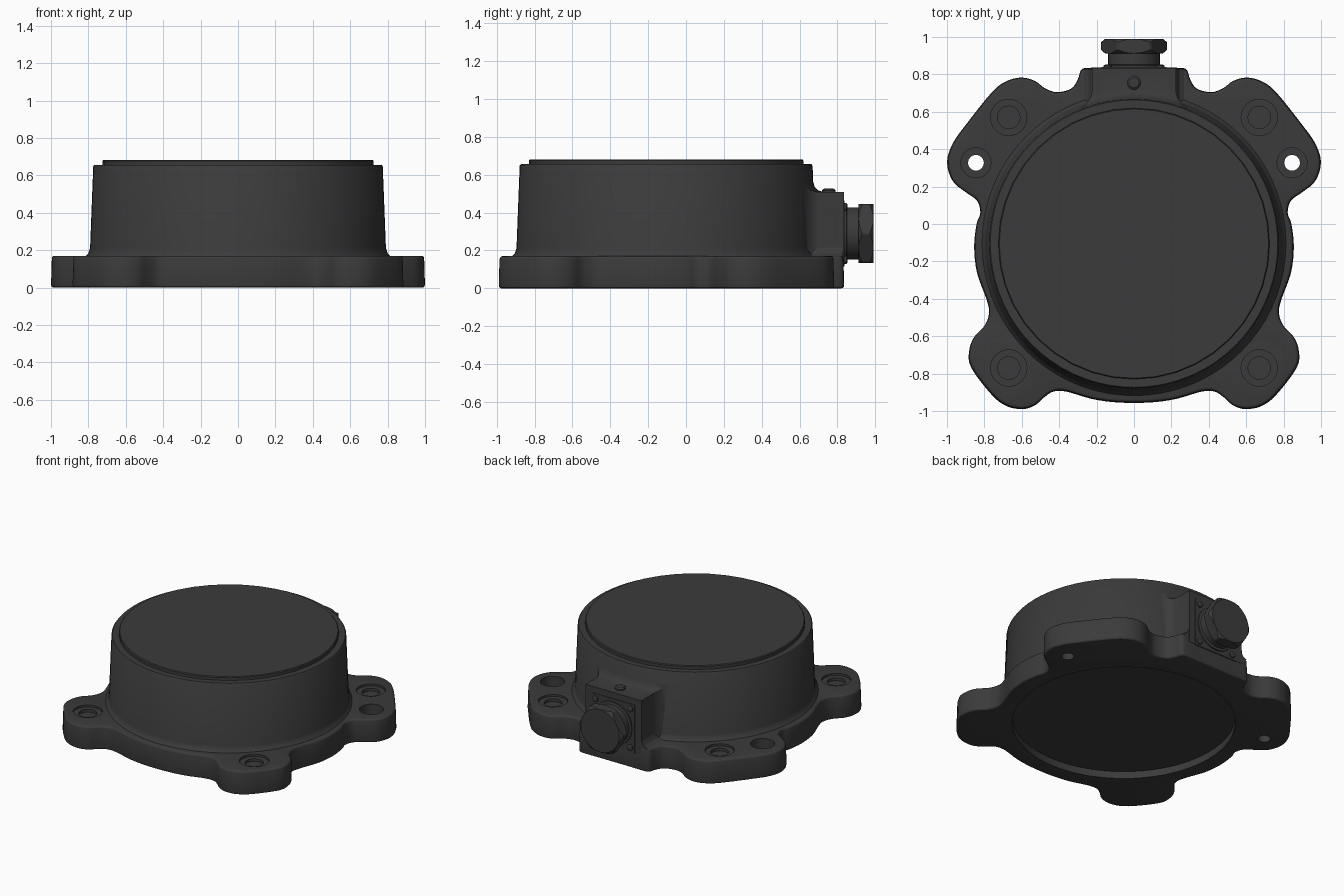
import bpy, bmesh, math
from mathutils import Vector, Matrix

cube = bpy.data.objects.get("Cube")
if cube:
    bpy.data.objects.remove(cube, do_unlink=True)

mat = bpy.data.materials.new("dark_grey_metal")
mat.use_nodes = True
colour = (0.043, 0.043, 0.043, 1)
mat.diffuse_color = colour
mat.node_tree.nodes["Principled BSDF"].inputs["Base Color"].default_value = colour

CENTRE = Vector((0, -0.105, 0))
BACKWARD = Matrix.Rotation(-math.pi / 2, 4, 'X')  # turns +z into +y


def finish(name, bm):
    bmesh.ops.recalc_face_normals(bm, faces=bm.faces[:])
    mesh = bpy.data.meshes.new(name)
    bm.to_mesh(mesh)
    bm.free()
    mesh.materials.append(mat)
    ob = bpy.data.objects.new(name, mesh)
    bpy.context.collection.objects.link(ob)
    return ob


def activate(ob):
    bpy.ops.object.select_all(action='DESELECT')
    ob.select_set(True)
    bpy.context.view_layer.objects.active = ob


def smooth(ob, degrees=30):
    activate(ob)
    bpy.ops.object.shade_smooth_by_angle(angle=math.radians(degrees))


def lathe(name, profile, sides=64, at=(0, 0, 0), turn=Matrix()):
    """Closed solid of revolution from (radius, height) rings."""
    bm = bmesh.new()
    place = Matrix.Translation(at) @ turn
    rings = []
    for r, h in profile:
        ring = []
        for i in range(sides):
            a = math.tau * i / sides
            ring.append(bm.verts.new(place @ Vector((r * math.cos(a), r * math.sin(a), h))))
        rings.append(ring)
    for low, high in zip(rings, rings[1:]):
        for i in range(sides):
            j = (i + 1) % sides
            bm.faces.new((low[i], low[j], high[j], high[i]))
    bm.faces.new(rings[0])
    bm.faces.new(rings[-1])
    return finish(name, bm)


def prism(name, outline, offset, top_scale=1.0):
    """Extrude a 3D outline along offset."""
    bm = bmesh.new()
    offset = Vector(offset)
    a = [bm.verts.new(p) for p in outline]
    b = [bm.verts.new(Vector(p) * top_scale + offset) for p in outline]
    bm.faces.new(a)
    bm.faces.new(b)
    for i in range(len(a)):
        j = (i + 1) % len(a)
        bm.faces.new((a[i], a[j], b[j], b[i]))
    return finish(name, bm)


def mirrored(half, z):
    """Close a half outline by mirroring it across x = 0."""
    return ([Vector((x, y, z)) for x, y in half]
            + [Vector((-x, y, z)) for x, y in reversed(half)])


def bevel(ob, width, segments=3):
    mod = ob.modifiers.new("bevel", 'BEVEL')
    mod.width, mod.segments = width, segments
    mod.limit_method, mod.angle_limit = 'ANGLE', math.radians(50)
    activate(ob)
    bpy.ops.object.modifier_apply(modifier=mod.name)


def boolean(ob, tool, operation='DIFFERENCE'):
    mod = ob.modifiers.new("cut", 'BOOLEAN')
    mod.object, mod.operation, mod.solver = tool, operation, 'EXACT'
    activate(ob)
    bpy.ops.object.modifier_apply(modifier=mod.name)
    bpy.data.objects.remove(tool, do_unlink=True)


def spline(points, steps=4):
    """Closed Catmull-Rom curve through the points."""
    out, n = [], len(points)
    for i in range(n):
        a, b, c, d = (points[(i + k) % n] for k in (-1, 0, 1, 2))
        for s in range(steps):
            t = s / steps
            out.append(0.5 * (2 * b + (c - a) * t + (2 * a - 5 * b + 4 * c - d) * t * t
                              + (3 * b - a - 3 * c + d) * t ** 3))
    return out


# Mounting flange: half outline from back to front, then mirrored
half = [(.1, .835), (.25, .835), (.285, .82), (.3, .775), (.335, .725), (.41, .705),
        (.475, .725), (.53, .765), (.6, .783), (.68, .765), (.76, .705), (.9, .53),
        (.97, .43), (1, .33), (.97, .23), (.9, .17), (.84, .125), (.822, .06),
        (.842, 0), (.855, -.12), (.84, -.26), (.79, -.4), (.775, -.475), (.8, -.545),
        (.855, -.605), (.882, -.68), (.87, -.77), (.76, -.915), (.68, -.975), (.595, -.99),
        (.53, -.97), (.48, -.927), (.43, -.896), (.36, -.897), (.22, -.937), (.08, -.955)]
flange = prism("mounting_flange", spline(mirrored(half, 0)), (0, 0, .17), .995)
bevel(flange, .015)

# Shallow round recess underneath
boolean(flange, lathe("recess_cutter", [(.735, -.1), (.735, .052)], at=CENTRE))

for side in (-1, 1):
    # Counterbored through holes
    at = (side * .845, .327, 0)
    boolean(flange, lathe("hole_cutter", [(.042, -.1), (.042, .08), (.08, .08), (.08, .3)], 32, at))
    # Shallow stepped seats at the four lugs
    for y in (.57, -.77):
        boolean(flange, lathe("seat_cutter", [(.06, .135), (.06, .155), (.097, .155), (.097, .3)],
                              32, (side * .67, y, 0)))
smooth(flange)

# Round housing with a flared foot, and the raised lid
smooth(lathe("housing", [(.78, .12), (.815, .166), (.811, .173), (.8, .184),
                         (.791, .21), (.774, .648), (.768, .656)], 72, CENTRE), 40)
smooth(lathe("lid", [(.725, .6), (.725, .676), (.72, .682)], 40, CENTRE))

# Connector block: sides and top filleted into the housing
base = [(.225, .835), (.225, .705), (.232, .675), (.252, .647), (.3, .605), (.3, .4)]
block = prism("connector_block", mirrored(base, .12), (0, 0, .48))
boolean(block, lathe("block_fillet", [(1.2, .1), (1.2, .51), (.83, .51), (.803, .518),
                                      (.785, .537), (.775, .57), (.765, .64)], 72, CENTRE), 'INTERSECT')
smooth(block)

# Slim webs where the block meets the flange
for side, label in ((-1, "right"), (1, "left")):
    web = [(.21, .25), (.227, .21), (.242, .184), (.272, .167), (.21, .12)]
    smooth(prism(label + "_block_web", [(side * x, .6, z) for x, z in web], (0, .23, 0)))

# Vent screw on top of the block
smooth(lathe("vent_screw", [(.036, .5), (.036, .518), (.027, .526), (.01, .528)], 24, (0, .755, 0)))

# Connector plate with corner screws
AXIS = Vector((0, .83, .29))
w = .175
corners = [AXIS + Vector((a * w, 0, b * w)) for a, b in ((-1, -1), (1, -1), (1, 1), (-1, 1))]
prism("connector_plate", corners, (0, .009, 0))
for n, p in enumerate(corners):
    at = AXIS + (p - AXIS) * .8
    smooth(lathe("plate_screw_%d" % (n + 1), [(.022, 0), (.022, .018), (.012, .024)], 16, at, BACKWARD))

# Connector neck and chamfered hex nut
smooth(lathe("connector_neck", [(.155, 0), (.155, .018), (.138, .022), (.138, .1)], 40, AXIS, BACKWARD))
nut = lathe("hex_nut", [(.179, .082), (.179, .16)], 6, AXIS, BACKWARD)
boolean(nut, lathe("nut_chamfer", [(.152, .08), (.176, .1), (.176, .142), (.152, .162)],
                   48, AXIS, BACKWARD), 'INTERSECT')
smooth(nut, 25)
